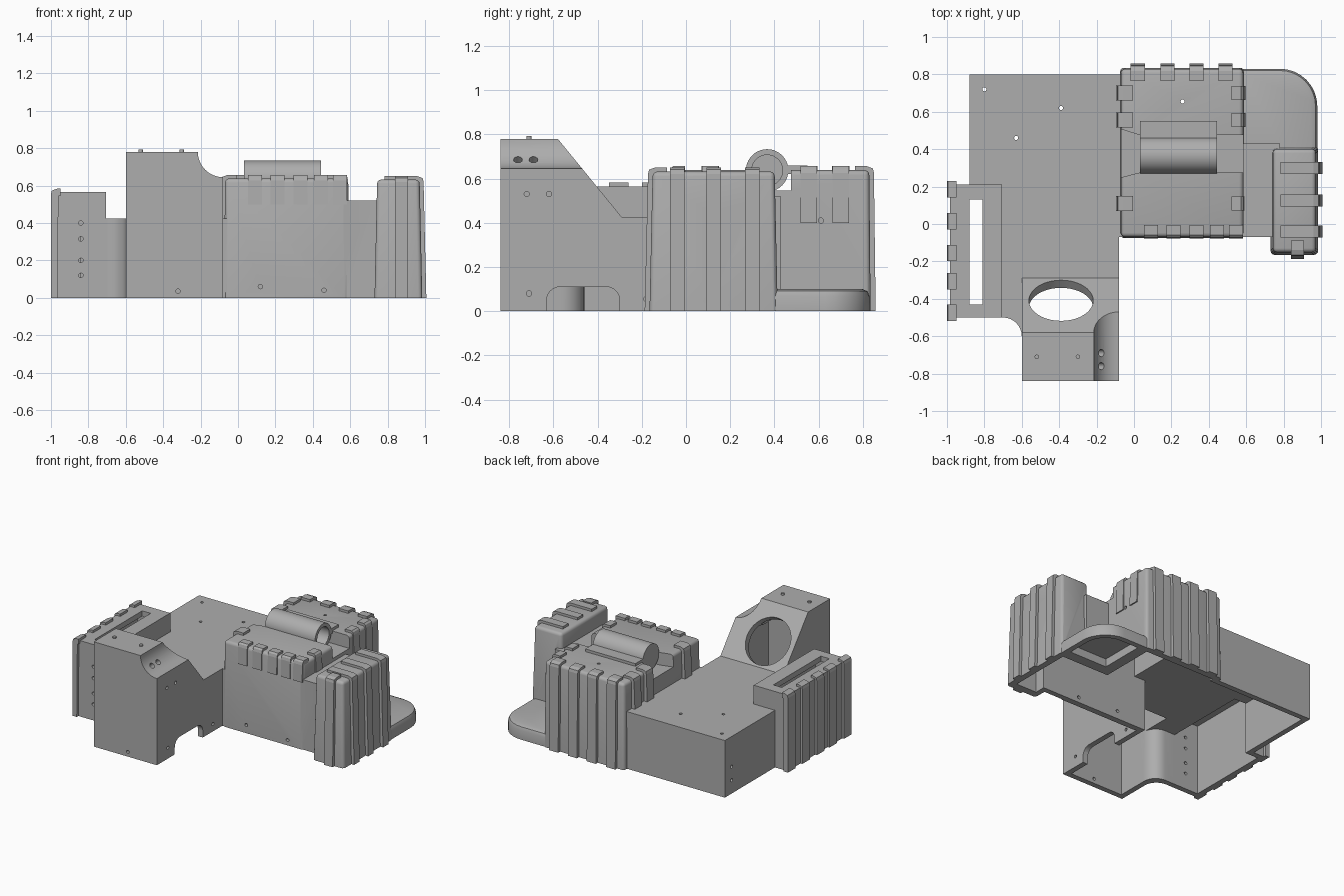
import bpy, bmesh, math
from mathutils import Vector, Matrix

if "Cube" in bpy.data.objects:
    bpy.data.objects.remove(bpy.data.objects["Cube"])

grey = bpy.data.materials.new("plain_grey")
grey.diffuse_color = (0.42, 0.42, 0.42, 1)
grey.use_nodes = True
grey.node_tree.nodes["Principled BSDF"].inputs["Base Color"].default_value = grey.diffuse_color


def finish(name, bm):
    bmesh.ops.recalc_face_normals(bm, faces=bm.faces)
    me = bpy.data.meshes.new(name)
    bm.to_mesh(me)
    bm.free()
    me.materials.append(grey)
    ob = bpy.data.objects.new(name, me)
    bpy.context.collection.objects.link(ob)
    return ob


def prism(name, pts, axis, a, b):
    """Extrude a profile: axis z uses (x, y), axis x uses (y, z)."""
    bm = bmesh.new()
    put = (lambda p, t: (p[0], p[1], t)) if axis == "z" else (lambda p, t: (t, p[0], p[1]))
    f = bm.faces.new([bm.verts.new(put(p, a)) for p in pts])
    ext = bmesh.ops.extrude_face_region(bm, geom=[f])["geom"]
    d = Vector(put((0, 0), b - a))
    bmesh.ops.translate(bm, vec=d, verts=[v for v in ext if isinstance(v, bmesh.types.BMVert)])
    return finish(name, bm)


def box(name, x0, x1, y0, y1, z0, z1, draft=0.0, bevel=0.0):
    """Box whose top is drawn in by draft, with rounded upright and top edges."""
    bm = bmesh.new()
    bmesh.ops.create_cube(bm, size=1)
    for v in bm.verts:
        d = draft if v.co.z > 0 else 0
        v.co = ((x1 - d if v.co.x > 0 else x0 + d), (y1 - d if v.co.y > 0 else y0 + d),
                (z1 if v.co.z > 0 else z0))
    if bevel:
        es = [e for e in bm.edges if max(v.co.z for v in e.verts) > z1 - 1e-4]
        bmesh.ops.bevel(bm, geom=es, offset=bevel, segments=3, profile=0.5, affect="EDGES")
    return finish(name, bm)


def add_rod(bm, centre, direction, r, length, seg=12):
    rot = Vector(direction).to_track_quat("Z", "Y").to_matrix().to_4x4()
    bmesh.ops.create_cone(bm, cap_ends=True, segments=seg, radius1=r, radius2=r, depth=length,
                          matrix=Matrix.Translation(centre) @ rot)


def rod(name, *args, **kw):
    bm = bmesh.new()
    add_rod(bm, *args, **kw)
    return finish(name, bm)


def combine(ob, others, op):
    bpy.context.view_layer.objects.active = ob
    for o in others:
        m = ob.modifiers.new("b", "BOOLEAN")
        m.operation, m.solver, m.object = op, "EXACT", o
        bpy.ops.object.modifier_apply(modifier=m.name)
        bpy.data.objects.remove(o)


def smooth(ob):
    bpy.ops.object.select_all(action="DESELECT")
    ob.select_set(True)
    bpy.context.view_layer.objects.active = ob
    bpy.ops.object.shade_smooth_by_angle(angle=math.radians(32))


def arc(cx, cy, r, a0, a1, n=8):
    return [(cx + r * math.cos(math.radians(a0 + (a1 - a0) * i / n)),
             cy + r * math.sin(math.radians(a0 + (a1 - a0) * i / n))) for i in range(n + 1)]


# outer body: low deck with a concave corner, tower, blocks and foot plate
body = prism("hollow_body", [(-.88, .8), (-.06, .8), (-.06, -.07), (-.08, -.07), (-.08, -.7), (-.6, -.7)]
             + arc(-.7, -.6, .1, 0, 90) + [(-.88, -.5)], "z", 0, .425)
tower_profile = [(-.84, 0), (-.84, .78), (-.58, .78), (-.29, .425), (-.29, 0)]
foot_outline = [(.55, .4), (.98, .4)] + arc(.78, .63, .2, 0, 90) + [(.55, .83)]
combine(body, [
    prism("tower", tower_profile, "x", -.6, -.08),
    box("slot_block", -.985, -.705, -.5, .21, 0, .565),
    box("main_block", -.075, .59, -.075, .835, 0, .638, .006, .022),
    box("bridge", .5, .78, -.07, .43, 0, .52),
    box("side_block", .73, .985, -.165, .415, 0, .632, .014, .022),
], "UNION")
foot = prism("foot_plate", foot_outline, "z", 0, .1)
bm = bmesh.new()
bm.from_mesh(foot.data)
es = [e for e in bm.edges if all(v.co.z > .09 for v in e.verts)
      and not all(v.co.x < .56 for v in e.verts) and not all(v.co.y < .41 for v in e.verts)]
bmesh.ops.bevel(bm, geom=es, offset=.032, segments=2, profile=.5, affect="EDGES")
bm.to_mesh(foot.data)
bm.free()
combine(body, [foot], "UNION")

# open underside: cavities that follow the outer shape
cavities = [
    prism("c", [(-.84, .76), (-.1, .76), (-.1, -.03), (-.12, -.03), (-.12, -.62), (-.56, -.62)]
          + arc(-.66, -.56, .1, 0, 90) + [(-.84, -.46)], "z", -.1, .385),
    prism("c", [(-.8, -.1), (-.8, .74), (-.612, .74), (-.322, .38), (-.322, -.1)], "x", -.56, -.26),
    prism("c", [(-.8, -.1), (-.8, .61), (-.507, .61), (-.322, .38), (-.322, -.1)], "x", -.27, -.12),
    box("c", -.945, -.745, -.46, .17, -.1, .525),
    box("c", -.2, .1, -.03, .76, -.1, .385),
    box("c", -.03, .55, -.03, .79, -.1, .5),
    box("c", -.03, .55, -.03, .2, .3, .6),
    box("c", -.03, .55, .55, .79, .3, .6),
    box("c", .5, .8, -.03, .375, -.1, .48),
    box("c", .77, .94, -.11, .375, -.1, .59),
    prism("c", [(.63, .455), (.94, .455)] + arc(.78, .63, .16, 0, 90) + [(.63, .79)], "z", -.1, .06),
]
combine(body, cavities, "DIFFERENCE")

# openings: slot, sloped round port, corner groove, tube valley, arch
openings = [
    box("o", -.88, -.81, -.43, .13, .3, .7),
    rod("o", (-.39, -.41, .57), (0, .355, .29), .172, .3, seg=40),
    rod("o", (-.08, -.6, .78), (0, 1, 0), .135, .8, seg=40),
    prism("o", [(-.2, .215), (.03, .275), (.7, .275), (.7, .475), (.03, .475), (-.2, .55)], "z", .545, .8),
    prism("o", [(-.63, -.1), (-.3, -.1)] + arc(-.36, .05, .06, 0, 90) + arc(-.57, .05, .06, 90, 180),
          "x", -.15, 0),
]
combine(body, openings, "DIFFERENCE")

# pin holes through the walls
bm = bmesh.new()
for x, y, z in [(-.8, .72, .42), (-.63, .46, .42), (-.39, .62, .42), (.26, .655, .63)]:
    add_rod(bm, (x, y, z), (0, 0, 1), .011, .16)
for x, y, z in [(-.32, -.84, .035), (.12, -.07, .06), (.46, -.07, .04)] + [
        (-.84, -.5, z) for z in (.12, .2, .315, .4)]:
    add_rod(bm, (x, y, z), (0, 1, 0), .012, .12)
for x, y, z in [(-.08, -.72, .53), (-.08, -.62, .53), (-.08, -.71, .08), (-.08, -.18, .055),
                (.98, .115, .44), (.98, .28, .48), (.98, .115, .2), (.98, .115, .055),
                (.585, .61, .41), (-.88, .72, .1), (-.88, .72, .2)]:
    add_rod(bm, (x, y, z), (1, 0, 0), .012, .12)
for y in (-.76, -.69):
    add_rod(bm, (-.18, y, .68), (1, 0, 1), .02, .16)
combine(body, [finish("pins", bm)], "DIFFERENCE")
smooth(body)


# ribs: strips that climb a wall and hook over the top edge
def rib(name, x, y, out, width, top, bottom=0.0, tab=.065, thick=.02, draft=.008):
    prof = [(-tab, top + .018), (-.012, top + .018), (thick - .005, top + .008), (thick, top - .012),
            (thick + draft, bottom), (draft - .015, bottom), (-.02, top - .02), (-tab, top - .02)]
    ob = prism(name, prof, "x", -width / 2, width / 2)
    ob.data.transform(Matrix.Translation((x, y, 0)) @ Matrix.Rotation(math.radians(out), 4, "Z"))


# out = 0 faces back, 90 left, 180 front, -90 right
for x in (.02, .18, .335, .49):
    rib("back_rib", x, .83, 0, .075, .638)
for y in (.11, .555, .7):
    rib("left_block_rib", -.07, y, 90, .08, .638, bottom=.4)
    rib("right_block_rib", .585, y, -90, .075, .638, thick=.004, draft=.006, bottom=.4)
for x in (.09, .21, .335, .445, .545):
    rib("front_block_rib", x, -.07, 180, .075, .638, thick=.004, draft=.004, bottom=.5)
for y in (.3, .125, -.04):
    rib("side_rib", .972, y, -90, .065, .632, tab=.19, draft=.015)
rib("side_front_rib", .875, -.152, 180, .07, .632, draft=.015)
for y in (.185, .015, -.155, -.305, -.475):
    rib("slot_block_rib", -.98, y, 90, .088, .565, tab=.03, draft=0)

# hollow tube lying in the valley, with a flat flange behind it
tube = rod("tube", (.238, .367, .637), (1, 0, 0), .096, .412, seg=40)
combine(tube, [rod("bore", (.3, .367, .637), (1, 0, 0), .07, .5, seg=40)], "DIFFERENCE")
smooth(tube)
box("tube_flange", .032, .444, .44, .55, .62, .658)

# small studs on the tower roof
for x in (-.52, -.3):
    smooth(rod("roof_stud", (x, -.71, .78), (0, 0, 1), .012, .024))
